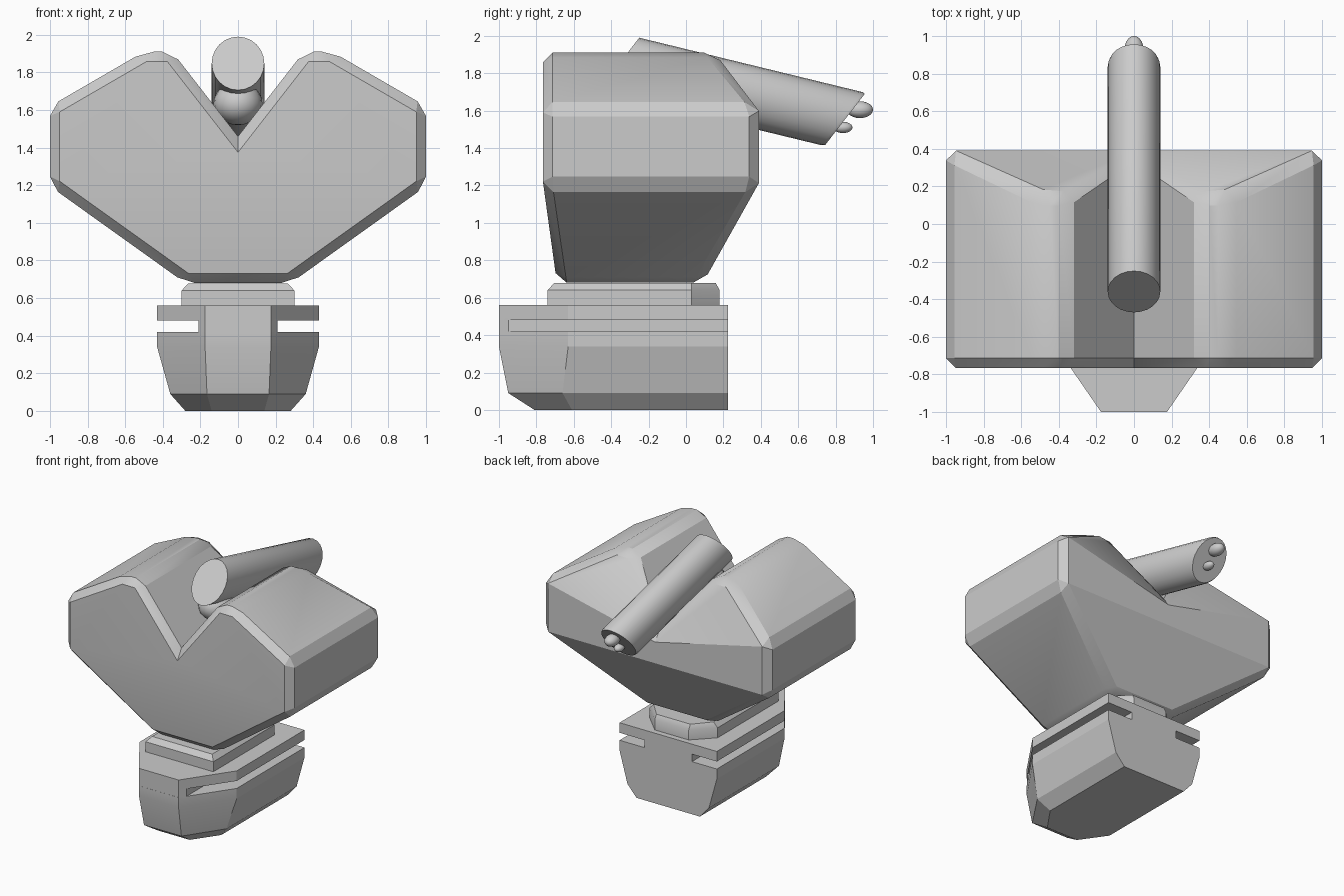
import bpy, bmesh
from math import cos, sin, pi, radians

if "Cube" in bpy.data.objects:
    bpy.data.objects.remove(bpy.data.objects["Cube"])


def finish(name, bm, angle=30):
    bmesh.ops.recalc_face_normals(bm, faces=bm.faces[:])
    me = bpy.data.meshes.new(name)
    bm.to_mesh(me)
    bm.free()
    ob = bpy.data.objects.new(name, me)
    bpy.context.collection.objects.link(ob)
    bpy.ops.object.select_all(action='DESELECT')
    ob.select_set(True)
    bpy.context.view_layer.objects.active = ob
    bpy.ops.object.shade_smooth_by_angle(angle=radians(angle))
    return ob


def loft(name, rings, angle=30):
    # skin a stack of equal-sized closed rings and cap both ends
    bm = bmesh.new()
    vs = [[bm.verts.new(p) for p in r] for r in rings]
    n = len(vs[0])
    for a, b in zip(vs, vs[1:]):
        for i in range(n):
            j = (i + 1) % n
            bm.faces.new((a[i], a[j], b[j], b[i]))
    bm.faces.new(vs[0])
    bm.faces.new(vs[-1])
    return finish(name, bm, angle)


def mirrored(half, z):
    # half outline on +x, mirrored to a closed ring at height z
    return [(x, y, z) for x, y in half] + [(-x, y, z) for x, y in reversed(half)]


def ball(name, loc, size):
    bm = bmesh.new()
    bmesh.ops.create_uvsphere(bm, u_segments=20, v_segments=12, radius=1)
    for v in bm.verts:
        v.co = [c + s * k for c, s, k in zip(loc, size, v.co)]
    return finish(name, bm, 60)


# Foot: lower hull, narrow core between the side slots, upper plate
def foot_ring(z, front_w, front_y, side_w, side_y):
    return mirrored([(front_w, front_y), (side_w, side_y), (side_w, 0.225)], z)


loft("foot_hull", [foot_ring(0, 0.14, -0.81, 0.28, -0.61),
                   foot_ring(0.09, 0.165, -0.95, 0.36, -0.66),
                   foot_ring(0.34, 0.175, -1, 0.43, -0.63),
                   foot_ring(0.42, 0.175, -1, 0.43, -0.63)], 12)
loft("foot_core", [foot_ring(z, 0.175, -0.999, 0.21, -0.95) for z in (0.41, 0.49)])
loft("foot_plate", [foot_ring(z, 0.175, -1, 0.43, -0.63) for z in (0.48, 0.56)])


# Collar with chamfered rim and cut rear corners
def collar_ring(z, d):
    return mirrored([(0.30 - d, -0.74 + d), (0.30 - d, 0.03), (0.15, 0.18 - d * 0.6)], z)


loft("collar", [collar_ring(0.55, 0), collar_ring(0.64, 0), collar_ring(0.678, 0.035)])

# Head: notched profile as (x, z, front y, rear y), rear sloped, edges chamfered
half = [(0.28, 0.68, -0.69, 0.09), (1, 1.195, -0.765, 0.39), (1, 1.62, -0.765, 0.39),
        (0.50, 1.91, -0.765, 0.15), (0.35, 1.91, -0.765, 0.15)]
notch = (0, 1.46, -0.765, 0.39)
prof = half + [notch] + [(-x, z, f, b) for x, z, f, b in reversed(half)]
bm = bmesh.new()
front = [bm.verts.new((x, f, z)) for x, z, f, b in prof]
rear = [bm.verts.new((x, b, z)) for x, z, f, b in prof]
n = len(prof)
for i in range(n):
    j = (i + 1) % n
    bm.faces.new((front[i], front[j], rear[j], rear[i]))
for ids in ((0, 1, 9, 10), range(1, 10)):
    bm.faces.new([front[i] for i in ids])
for ids in ((0, 1, 9, 10), (1, 2, 5, 8, 9), (2, 3, 4, 5), (5, 6, 7, 8)):
    bm.faces.new([rear[i] for i in ids])
bmesh.ops.recalc_face_normals(bm, faces=bm.faces[:])
pairs = [(s[i], s[(i + 1) % n]) for s in (front, rear) for i in range(n)]
pairs += [(front[i], rear[i]) for i in range(n) if i != 5]
edges = [e for e in bm.edges if any(set(e.verts) == set(p) for p in pairs)]
bmesh.ops.bevel(bm, geom=edges, offset=0.052, offset_type='OFFSET', segments=1,
                profile=0.5, affect='EDGES', clamp_overlap=False)
finish("head_block", bm, 25)


# Tilted tube with slanted ends, resting in the notch
def tube_ring(y, z, k=1.0, sides=24):
    return [(0.14 * k * cos(a), y + 0.11 * k * sin(a), z + 0.142 * k * sin(a))
            for a in (2 * pi * i / sides for i in range(sides))]


loft("tube", [tube_ring(-0.36, 1.848), tube_ring(0.835, 1.557), tube_ring(0.85, 1.553, 0.96)], 40)

# Round support under the tube and two nubs on its rear end
ball("tube_support", (0, -0.27, 1.635), (0.13, 0.14, 0.115))
ball("rear_nub_large", (0, 0.93, 1.605), (0.05, 0.07, 0.045))
ball("rear_nub_small", (0, 0.84, 1.51), (0.035, 0.05, 0.03))
